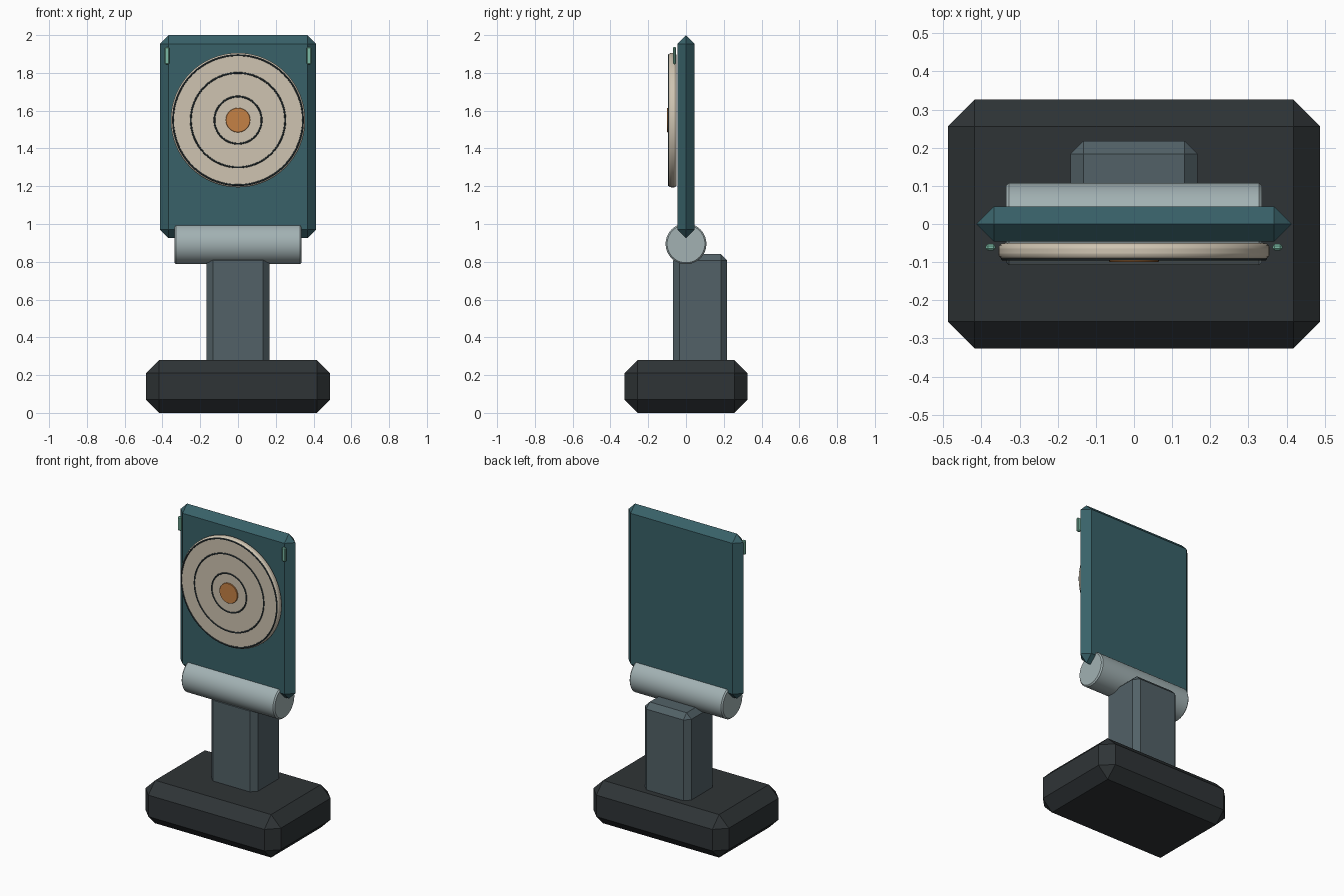
import bpy, math

if "Cube" in bpy.data.objects:
    bpy.data.objects.remove(bpy.data.objects["Cube"])


def material(name, rgb):
    m = bpy.data.materials.new(name)
    m.diffuse_color = (*rgb, 1)
    m.use_nodes = True
    m.node_tree.nodes["Principled BSDF"].inputs["Base Color"].default_value = m.diffuse_color
    return m


BLACK = material("charcoal", (0.028, 0.034, 0.037))
SLATE = material("slate", (0.085, 0.12, 0.135))
STEEL = material("steel", (0.36, 0.44, 0.45))
TEAL = material("teal", (0.04, 0.12, 0.14))
CREAM = material("cream", (0.62, 0.55, 0.44))
DARK = material("ring_dark", (0.03, 0.045, 0.05))
ORANGE = material("orange", (0.56, 0.22, 0.06))
GREEN = material("green", (0.2, 0.5, 0.38))


def finish(name, mat, bevel=0, segments=1, smooth=False):
    ob = bpy.context.object
    ob.name = name
    ob.data.materials.append(mat)
    if bevel:
        mod = ob.modifiers.new("bevel", "BEVEL")
        mod.width, mod.segments = bevel, segments
        mod.limit_method = 'ANGLE'
    if smooth:
        bpy.ops.object.shade_smooth_by_angle(angle=math.radians(30))
    return ob


def box(name, lo, hi, mat, bevel):
    bpy.ops.mesh.primitive_cube_add(size=1, location=[(a + b) / 2 for a, b in zip(lo, hi)])
    bpy.context.object.scale = [b - a for a, b in zip(lo, hi)]
    bpy.ops.object.transform_apply(location=False, rotation=False, scale=True)
    return finish(name, mat, bevel)


def cylinder(name, radius, depth, loc, axis, mat, bevel, segments=1):
    rot = (0, math.pi / 2, 0) if axis == 'X' else (math.pi / 2, 0, 0)
    bpy.ops.mesh.primitive_cylinder_add(vertices=64, radius=radius, depth=depth,
                                        location=loc, rotation=rot)
    return finish(name, mat, bevel, segments, True)


# Chamfered foot, post and hinge barrel
box("base", (-0.488, -0.326, 0), (0.488, 0.326, 0.28), BLACK, 0.07)
box("post", (-0.167, -0.068, 0.24), (0.167, 0.218, 0.84), SLATE, 0.034)
cylinder("hinge_barrel", 0.108, 0.672, (0, 0, 0.895), 'X', STEEL, 0.008)

# Panel with edges chamfered to a ridge
box("panel", (-0.413, -0.046, 0.925), (0.413, 0.046, 2.0), TEAL, 0.0459)

# Target disc, rings and centre
Z = 1.55
cylinder("target_disc", 0.356, 0.042, (0, -0.071, Z), 'Y', CREAM, 0.014, 3)
for i, r in enumerate((0.344, 0.25, 0.125)):
    bpy.ops.mesh.primitive_torus_add(major_radius=r, minor_radius=0.005,
                                     major_segments=64, minor_segments=8,
                                     location=(0, -0.091, Z), rotation=(math.pi / 2, 0, 0))
    finish(f"target_ring_{i + 1}", DARK, smooth=True)
cylinder("target_centre", 0.065, 0.014, (0, -0.093, Z), 'Y', ORANGE, 0.002)

# Side clips
for side, s in (("left", -1), ("right", 1)):
    x = s * 0.376
    box(f"clip_{side}", (x - 0.013, -0.07, 1.845), (x + 0.013, -0.052, 1.937), GREEN, 0.006)
